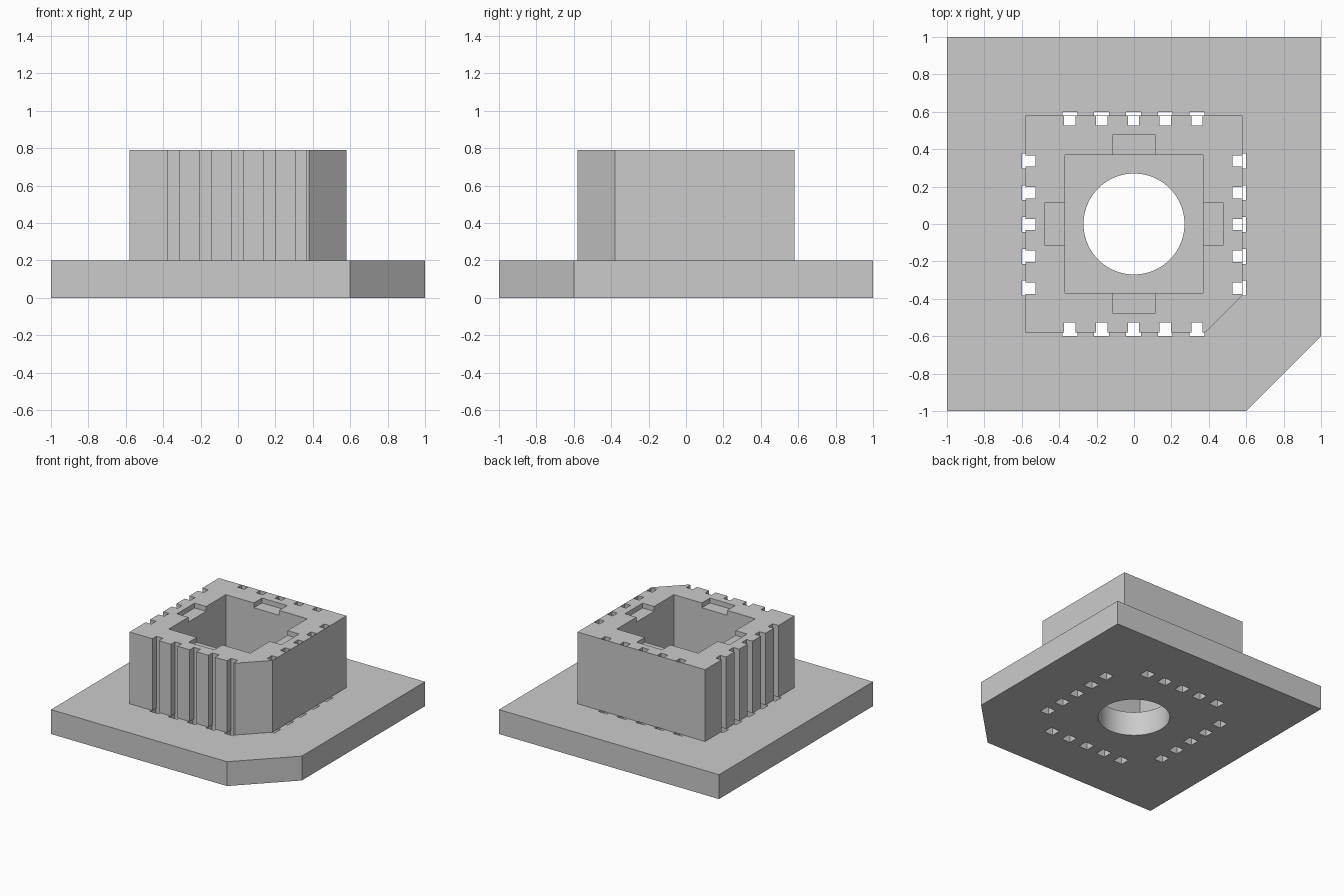
import bpy, bmesh, math
from mathutils import Matrix

if "Cube" in bpy.data.objects:
    bpy.data.objects.remove(bpy.data.objects["Cube"])

grey = bpy.data.materials.new("plain_grey")
grey.diffuse_color = (0.6, 0.6, 0.6, 1)
grey.use_nodes = True
grey.node_tree.nodes["Principled BSDF"].inputs["Base Color"].default_value = grey.diffuse_color


def make_object(name, bm):
    bmesh.ops.recalc_face_normals(bm, faces=bm.faces)
    mesh = bpy.data.meshes.new(name)
    bm.to_mesh(mesh)
    bm.free()
    mesh.materials.append(grey)
    obj = bpy.data.objects.new(name, mesh)
    bpy.context.collection.objects.link(obj)
    return obj


def chamfered_prism(name, half, cut, z0, z1):
    """Square prism with its front right corner cut off."""
    bm = bmesh.new()
    pts = [(-half, -half), (half - cut, -half), (half, cut - half),
           (half, half), (-half, half)]
    face = bm.faces.new([bm.verts.new((x, y, z0)) for x, y in pts])
    ext = bmesh.ops.extrude_face_region(bm, geom=[face])["geom"]
    top = [v for v in ext if isinstance(v, bmesh.types.BMVert)]
    bmesh.ops.translate(bm, verts=top, vec=(0, 0, z1 - z0))
    return make_object(name, bm)


def add_box(bm, x0, x1, y0, y1, z0, z1):
    mat = (Matrix.Translation(((x0 + x1) / 2, (y0 + y1) / 2, (z0 + z1) / 2))
           @ Matrix.Diagonal((x1 - x0, y1 - y0, z1 - z0, 1)))
    bmesh.ops.create_cube(bm, size=1, matrix=mat)


def carve(obj, bm):
    cutter = make_object("cutter", bm)
    cutter.hide_render = True
    mod = obj.modifiers.new("carve", 'BOOLEAN')
    mod.operation, mod.solver, mod.object = 'DIFFERENCE', 'EXACT', cutter
    bpy.ops.object.select_all(action='DESELECT')
    bpy.context.view_layer.objects.active = obj
    obj.select_set(True)
    bpy.ops.object.modifier_apply(modifier=mod.name)
    bpy.data.objects.remove(cutter, do_unlink=True)


def slot_row(bm, inner, outer_open, outer_closed, width, z0, z1):
    """Five slots on each side: front and left open, back and right closed."""
    for i in range(-2, 3):
        a = -0.003 + 0.17 * i - width / 2
        b = a + width
        add_box(bm, a, b, -outer_open, -inner, z0, z1)
        add_box(bm, -outer_open, -inner, a, b, z0, z1)
        add_box(bm, a, b, inner, outer_closed, z0, z1)
        add_box(bm, inner, outer_closed, a, b, z0, z1)


BASE_TOP, TOP = 0.2, 0.79

# Base plate with a round bore and pin holes
base = chamfered_prism("base_plate", 1.0, 0.4, 0, BASE_TOP)
bm = bmesh.new()
bmesh.ops.create_cone(bm, cap_ends=True, segments=96, radius1=0.27, radius2=0.27,
                      depth=1, matrix=Matrix.Translation((0, 0, 0.1)))
slot_row(bm, 0.52, 0.6, 0.6, 0.08, -0.1, 0.3)
carve(base, bm)

# Socket block with its square well
block = chamfered_prism("socket_block", 0.58, 0.2, BASE_TOP, TOP)
bm = bmesh.new()
add_box(bm, -0.37, 0.37, -0.37, 0.37, 0.1, 1)
carve(block, bm)

# Shallow finger recesses around the well
bm = bmesh.new()
for s in (-1, 1):
    lo, hi = sorted((0.3 * s, 0.475 * s))
    add_box(bm, lo, hi, -0.115, 0.115, TOP - 0.04, 1)
    add_box(bm, -0.115, 0.115, lo, hi, TOP - 0.04, 1)
carve(block, bm)

# Pin grooves, with a thin skin left on the back and right walls
bm = bmesh.new()
slot_row(bm, 0.527, 0.65, 0.578, 0.06, 0.1, 1)
carve(block, bm)

# Smooth the round bore
bpy.ops.object.select_all(action='DESELECT')
base.select_set(True)
bpy.context.view_layer.objects.active = base
bpy.ops.object.shade_smooth_by_angle(angle=math.radians(30))
